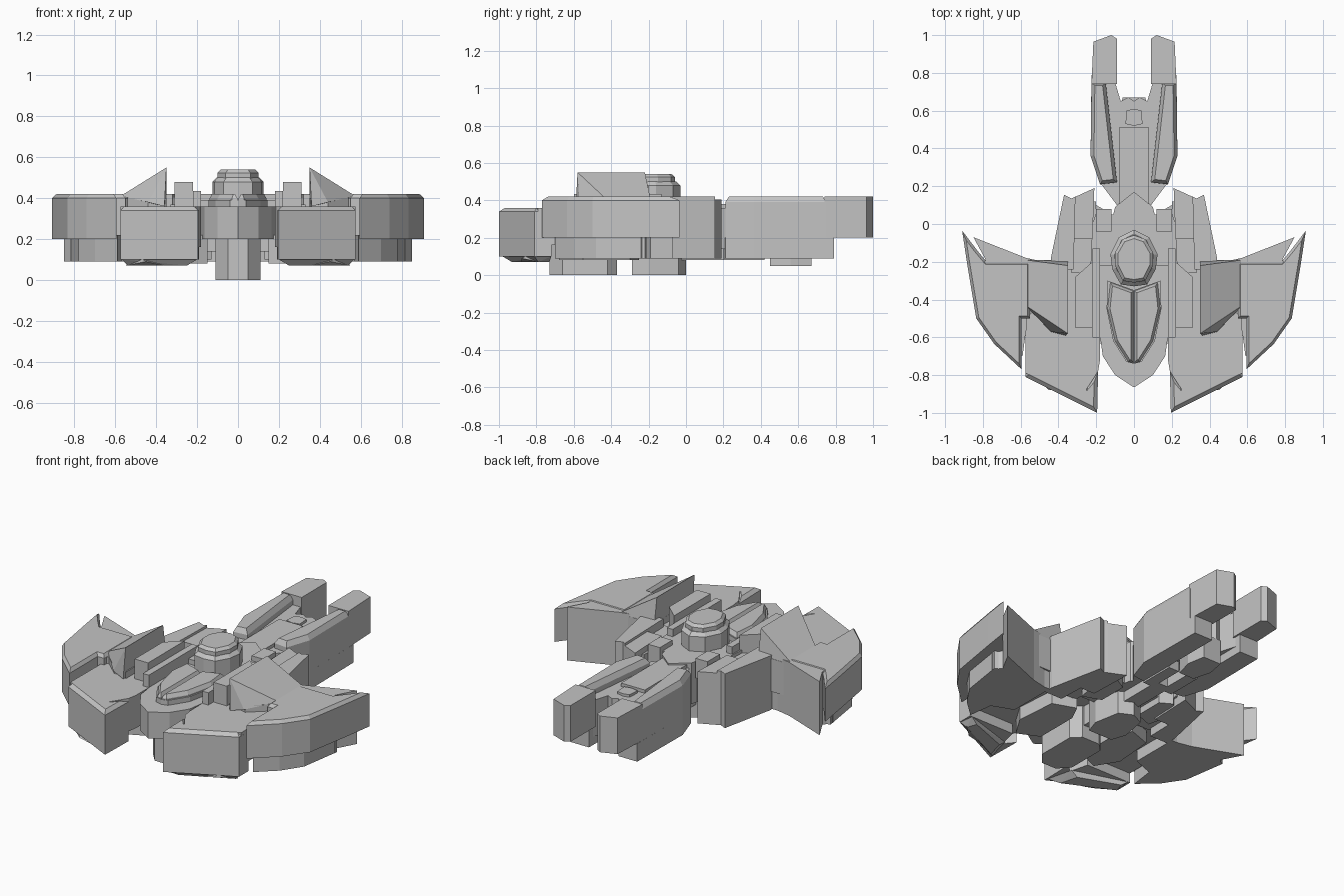
import bpy
import bmesh
from mathutils import Vector

default_cube = bpy.data.objects.get("Cube")
if default_cube:
    bpy.data.objects.remove(default_cube, do_unlink=True)

hull_grey = bpy.data.materials.new("hull grey")
hull_grey.use_nodes = True
colour = (0.55, 0.55, 0.55, 1)
hull_grey.diffuse_color = colour
hull_grey.node_tree.nodes["Principled BSDF"].inputs["Base Color"].default_value = colour


def finish(name, bm, mirrored):
    """Turn a bmesh into a flat shaded object, mirrored across x when it is one of a pair."""
    bmesh.ops.recalc_face_normals(bm, faces=bm.faces)
    mesh = bpy.data.meshes.new(name)
    bm.to_mesh(mesh)
    bm.free()
    mesh.materials.append(hull_grey)
    obj = bpy.data.objects.new(name, mesh)
    bpy.context.scene.collection.objects.link(obj)
    if mirrored:
        obj.modifiers.new("Mirror", "MIRROR").use_axis[0] = True
    return obj


def slab(name, outline, bottom, top, chamfer=0, drop=None, mirrored=True):
    """Extrude a plan outline from bottom to top, with an optional chamfered upper rim."""
    drop = chamfer if drop is None else drop
    bm = bmesh.new()
    base = bm.faces.new([bm.verts.new((x, y, bottom)) for x, y in outline])
    result = bmesh.ops.extrude_face_region(bm, geom=[base], use_keep_orig=True)
    for vert in result["geom"]:
        if isinstance(vert, bmesh.types.BMVert):
            vert.co.z = top - drop
    cap = next(f for f in result["geom"] if isinstance(f, bmesh.types.BMFace))
    bmesh.ops.recalc_face_normals(bm, faces=bm.faces)
    if chamfer:
        bmesh.ops.inset_region(bm, faces=[cap], thickness=chamfer, use_even_offset=True)
        for vert in cap.verts:
            vert.co.z = top
    return finish(name, bm, mirrored)


def centre_slab(name, half, bottom, top, chamfer=0, drop=None):
    """Slab on the centre line, described by the outline of its left half."""
    other = [(-x, y) for x, y in reversed(half) if x > 0]
    return slab(name, half + other, bottom, top, chamfer, drop, mirrored=False)


def box(name, x0, x1, y0, y1, bottom, top, chamfer=0, mirrored=True):
    outline = [(x0, y0), (x1, y0), (x1, y1), (x0, y1)]
    return slab(name, outline, bottom, top, chamfer, mirrored=mirrored)


def solid(name, points, mirrored=True):
    """Convex faceted solid around a few corner points."""
    bm = bmesh.new()
    for point in points:
        bm.verts.new(Vector(point))
    bmesh.ops.convex_hull(bm, input=bm.verts)
    return finish(name, bm, mirrored)


# Rear booms, with a stepped underside and a sunken deck between them
slab("boom_tip", [(.09, .74), (.225, .74), (.215, .965), (.12, 1), (.09, .98)], .2, .42)
slab("boom_ridge", [(.09, .22), (.18, .21), (.23, .36), (.225, .75), (.15, .75)],
     .2, .42, .018, .03)
slab("boom_lower", [(.1, .2), (.18, .21), (.23, .36), (.225, .79), (.1, .79)], .09, .2)
centre_slab("tail_deck", [(0, .65), (.03, .67), (.07, .65), (.1, .75), (.16, .74),
                          (.18, .22), (.09, .1), (0, .17)], .14, .36)
box("tail_spine", -.08, .08, .1, .51, .3, .38, mirrored=False)
centre_slab("tail_hatch", [(0, .61), (.04, .6), (.045, .53), (0, .52)], .3, .375)
centre_slab("tail_keel", [(0, .67), (.06, .67), (.08, .56), (.05, .45), (0, .45)], .05, .2)
box("tail_strut", .03, .1, .2, .42, .08, .2)

# Middle body: flanks, neck and inner panels
slab("shoulder_flank", [(.31, .145), (.33, .135), (.37, .155), (.44, -.18), (.44, -.24),
                        (.32, -.24)], .09, .42)
slab("shoulder_block", [(.21, .19), (.33, .135), (.33, -.08), (.22, -.08)], .09, .405)
centre_slab("neck", [(0, .17), (.1, .09), (.11, .05), (.2, .06), (.22, 0),
                     (.23, -.22), (0, -.22)], .14, .39)
box("neck_rib", .12, .2, -.04, .08, .3, .42)
box("shoulder_panel", .2, .33, -.26, .12, .14, .37)

# Central fuselage with stepped tiers, split canopy and turret
centre_slab("fuselage", [(0, -.865), (.1, -.8), (.165, -.7), (.2, -.45), (.2, -.3),
                         (.16, -.05), (0, 0)], .2, .36)
centre_slab("fuselage_tier", [(0, -.74), (.04, -.73), (.11, -.62), (.145, -.45),
                              (.14, -.3), (0, -.35)], .3, .39)
slab("canopy_half", [(.002, -.735), (.03, -.73), (.1, -.62), (.14, -.45), (.125, -.31),
                     (.002, -.355)], .36, .42, .013, .022)
centre_slab("turret_base", [(0, -.33), (.07, -.32), (.115, -.24), (.125, -.16),
                            (.08, -.07), (0, -.03)], .34, .5, .02)
centre_slab("turret_cap", [(0, -.31), (.06, -.3), (.1, -.22), (.1, -.15),
                           (.06, -.08), (0, -.06)], .48, .54, .016)

# Inner wings, raised rails and side fins
slab("wing_deck", [(.18, -.2), (.57, -.2), (.575, -.79), (.27, -.9), (.235, -.85),
                   (.19, -.78), (.18, -.72)], .16, .36)
slab("wing_shoulder", [(.35, -.19), (.58, -.19), (.59, -.5), (.57, -.5), (.54, -.47),
                       (.44, -.56), (.36, -.54), (.35, -.58)], .2, .4)
slab("tall_rail", [(.22, -.2), (.31, -.28), (.31, -.55), (.22, -.55)], .3, .48)
box("low_rail", .18, .22, -.6, -.13, .3, .435)
solid("side_fin", [(.35, -.22, .55), (.35, -.58, .55), (.35, -.19, .36), (.36, -.59, .36),
                   (.575, -.19, .41), (.575, -.43, .41), (.44, -.57, .38)])

# Front armour blocks with chamfered rims
slab("front_armour", [(.195, -1), (.575, -.81), (.575, -.72), (.27, -.72), (.24, -.84),
                      (.19, -.78)], .1, .36, .02)
solid("armour_chin", [(.2, -.98, .1), (.57, -.81, .1), (.56, -.72, .1), (.24, -.82, .1),
                      (.25, -.93, .07), (.54, -.79, .07), (.52, -.73, .07), (.28, -.82, .07)])
solid("chin_spike", [(.45, -.88, .09), (.36, -.88, .07), (.55, -.78, .07), (.5, -.82, .12)])

# Swept outer wings in two layers, with a full height barb behind them
slab("outer_wing", [(.55, -.2), (.78, -.2), (.83, -.14), (.91, -.035), (.885, -.2),
                    (.835, -.5), (.74, -.635), (.595, -.77), (.595, -.5), (.55, -.5)],
     .2, .42, .014, .02)
slab("outer_wing_lower", [(.44, -.2), (.78, -.2), (.82, -.22), (.78, -.48),
                          (.7, -.6), (.59, -.7), (.57, -.55), (.44, -.5)], .09, .22)
slab("outer_wing_barb", [(.43, -.21), (.57, -.18), (.85, -.07), (.785, -.19), (.82, -.24),
                         (.43, -.24)], .09, .415)

# Underside keels, pods and struts
centre_slab("front_keel", [(0, -.73), (.05, -.73), (.11, -.66), (.11, -.42),
                           (.06, -.37), (0, -.37)], 0, .22)
centre_slab("rear_keel", [(0, -.29), (.08, -.29), (.11, -.2), (.08, -.04), (0, 0)], 0, .2)
box("keel_link", -.05, .05, -.4, .25, .08, .22, mirrored=False)
slab("belly_pod", [(.15, -.62), (.28, -.68), (.36, -.55), (.34, -.3), (.2, -.25),
                   (.15, -.35)], .08, .22)
slab("rear_belly_pod", [(.13, -.12), (.24, -.16), (.28, .02), (.2, .1), (.13, .06)], .1, .22)
